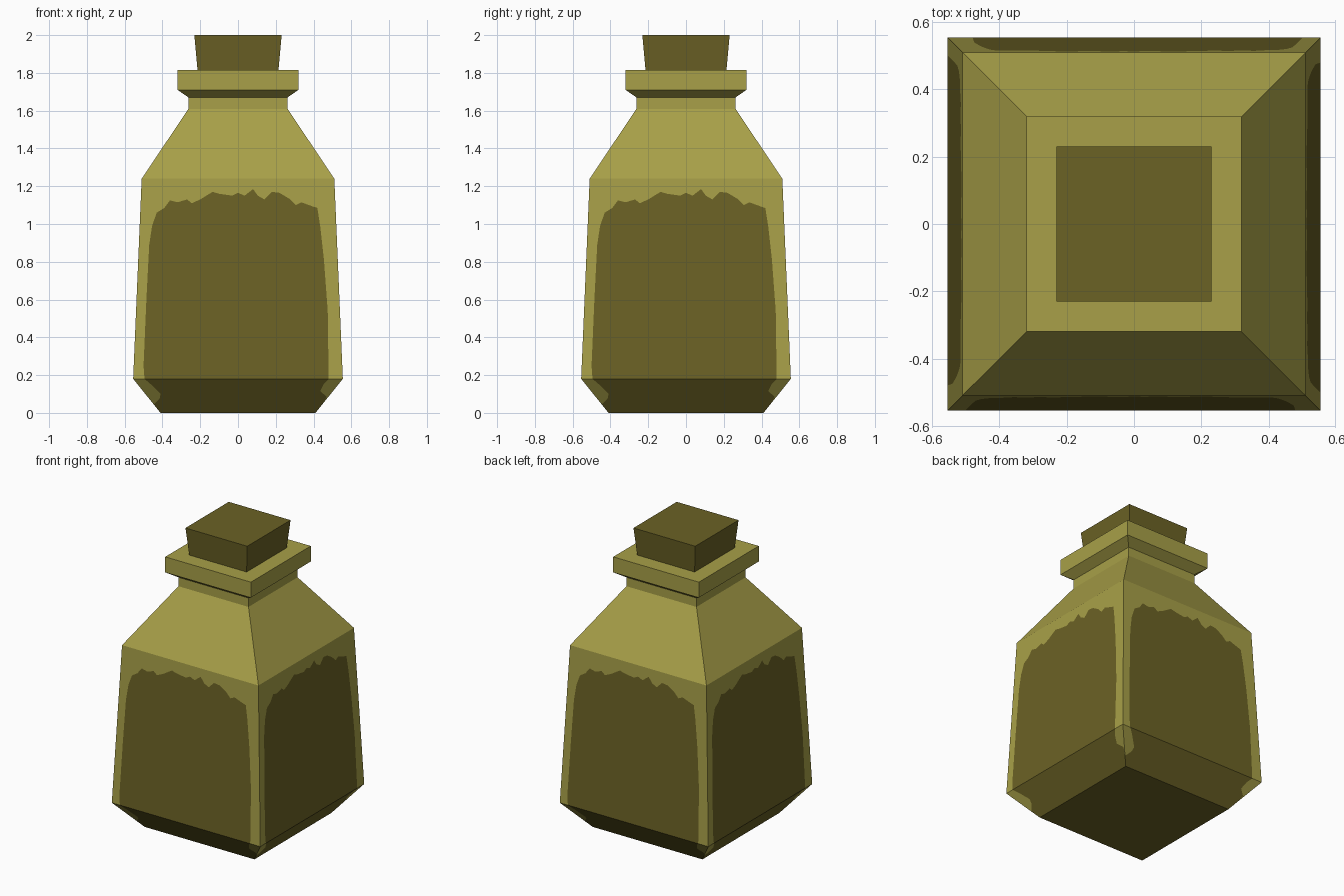
import bpy
import bmesh
import math
from mathutils import Matrix, Vector

cube = bpy.data.objects.get("Cube")
if cube:
    bpy.data.objects.remove(cube, do_unlink=True)


def make_material(name, rgb):
    mat = bpy.data.materials.new(name)
    mat.use_nodes = True
    mat.diffuse_color = (*rgb, 1)
    mat.node_tree.nodes["Principled BSDF"].inputs["Base Color"].default_value = (*rgb, 1)
    return mat


glass = make_material("pale olive glass", (0.392, 0.352, 0.065))
dark = make_material("dark olive", (0.147, 0.122, 0.0185))
GLASS, DARK = 0, 1


def add_face(bm, points, material, side=0):
    turn = Matrix.Rotation(side * math.pi / 2, 3, "Z")
    face = bm.faces.new([bm.verts.new(turn @ Vector(p)) for p in points])
    face.material_index = material


def add_rings(bm, profile, material):
    """Four-sided walls through a (half width, height) profile."""
    for (w0, z0), (w1, z1) in zip(profile, profile[1:]):
        for side in range(4):
            add_face(bm, [(-w0, -w0, z0), (w0, -w0, z0),
                          (w1, -w1, z1), (-w1, -w1, z1)], material, side)


def add_cap(bm, w, z, material):
    add_face(bm, [(-w, -w, z), (w, -w, z), (w, w, z), (-w, w, z)], material)


def finish(bm, name):
    bmesh.ops.remove_doubles(bm, verts=bm.verts, dist=0.0005)
    bmesh.ops.recalc_face_normals(bm, faces=bm.faces)
    mesh = bpy.data.meshes.new(name)
    bm.to_mesh(mesh)
    bm.free()
    mesh.materials.append(glass)
    mesh.materials.append(dark)
    obj = bpy.data.objects.new(name, mesh)
    bpy.context.collection.objects.link(obj)
    return obj


# Main body sizes
FOOT, BELLY, SHOULDER = 0.41, 0.555, 0.51
BELLY_Z, SHOULDER_Z = 0.18, 1.24


def on_wall(outline):
    """Place flat (x, z) points on the sloping front wall."""
    points = []
    for x, z in outline:
        if z <= BELLY_Z:
            depth = FOOT + (BELLY - FOOT) * z / BELLY_Z
        else:
            depth = BELLY + (SHOULDER - BELLY) * (z - BELLY_Z) / (SHOULDER_Z - BELLY_Z)
        points.append((x, -depth, z))
    return points


# Ragged liquid outline, from lower left over the top to lower right
liquid = [
    (-.495, BELLY_Z), (-.50, .25), (-.485, .6), (-.47, .89), (-.455, .99),
    (-.43, 1.06), (-.39, 1.085), (-.36, 1.125), (-.32, 1.115), (-.27, 1.13),
    (-.245, 1.11), (-.2, 1.13), (-.135, 1.17), (-.1, 1.16), (-.03, 1.15),
    (0, 1.165), (.035, 1.15), (.08, 1.185), (.105, 1.15), (.14, 1.13),
    (.18, 1.17), (.22, 1.165), (.27, 1.135), (.305, 1.1), (.335, 1.115),
    (.39, 1.095), (.42, 1.085), (.435, .99), (.455, .81), (.475, .54),
    (.48, BELLY_Z)]
# Liquid edges on the tapered foot
foot_left = [(-.46, .15), (-.41, .10), (-.415, .075)]
foot_right = [(.455, .155), (.435, .115), (.47, .085)]
tip_z = 0.045
tip = FOOT + (BELLY - FOOT) * tip_z / BELLY_Z
left_tip, right_tip = (-tip, tip_z), (tip, tip_z)
left_belly, right_belly = (-BELLY, BELLY_Z), (BELLY, BELLY_Z)

# Bottle: walls cut into liquid and clear glass
bm = bmesh.new()
clear_wall = liquid + [right_belly, (SHOULDER, SHOULDER_Z),
                       (-SHOULDER, SHOULDER_Z), left_belly]
foot_liquid = ([liquid[0]] + foot_left + [left_tip, (-FOOT, 0), (FOOT, 0), right_tip]
               + foot_right[::-1] + [liquid[-1]])
foot_clear_left = [liquid[0]] + foot_left + [left_tip, left_belly]
foot_clear_right = [liquid[-1]] + foot_right + [right_tip, right_belly]
for side in range(4):
    for outline, material in ((liquid, DARK), (clear_wall, GLASS), (foot_liquid, DARK),
                              (foot_clear_left, GLASS), (foot_clear_right, GLASS)):
        add_face(bm, on_wall(outline), material, side)

# Shoulder, neck and lip
add_rings(bm, [(SHOULDER, SHOULDER_Z), (.262, 1.61), (.262, 1.67),
               (.32, 1.71), (.32, 1.815)], GLASS)
add_cap(bm, .32, 1.815, GLASS)
add_cap(bm, FOOT, 0, DARK)
finish(bm, "bottle")

# Cork
bm = bmesh.new()
add_rings(bm, [(.213, 1.80), (.231, 2.0)], DARK)
add_cap(bm, .213, 1.80, DARK)
add_cap(bm, .231, 2.0, DARK)
finish(bm, "cork")
